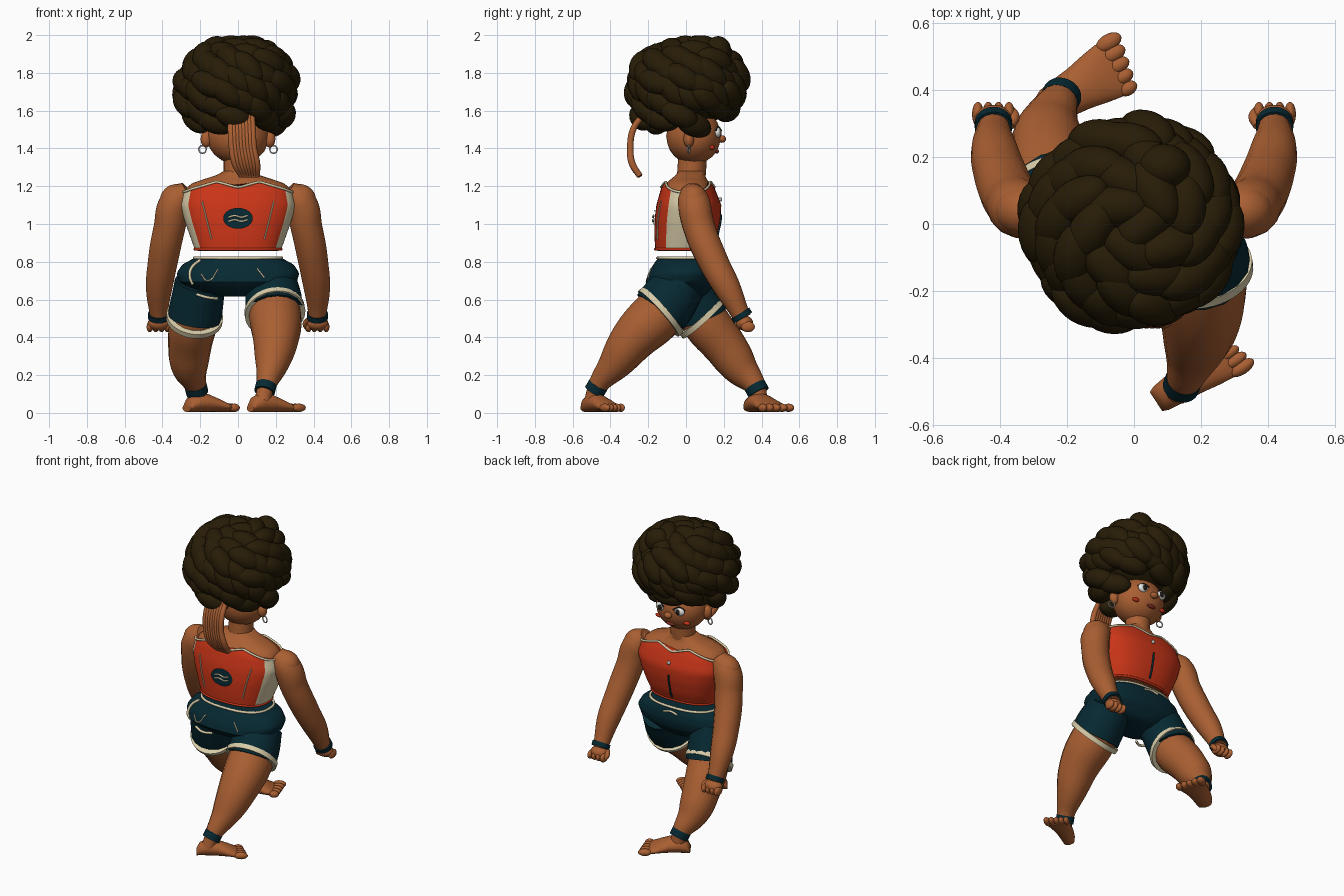
import bpy, bmesh, math, random
from mathutils import Vector, Matrix

random.seed(4)
if "Cube" in bpy.data.objects:
    bpy.data.objects.remove(bpy.data.objects["Cube"])


def material(name, r, g, b):
    m = bpy.data.materials.new(name)
    m.use_nodes = True
    m.diffuse_color = (r, g, b, 1)
    bsdf = next(n for n in m.node_tree.nodes if n.type == 'BSDF_PRINCIPLED')
    bsdf.inputs["Base Color"].default_value = (r, g, b, 1)
    return m


SKIN = material("skin brown", .4, .115, .032)
HAIR = material("hair dark brown", .02, .0115, .002)
RED = material("top red", .6, .036, .009)
NAVY = material("navy cloth", .002, .022, .032)
CREAM = material("cream trim", .68, .6, .39)
SILVER = material("silver", .5, .5, .46)
WHITE = material("eye white", .85, .85, .82)
DARK = material("eye dark", .015, .012, .01)
LIP = material("lip brown", .2, .025, .015)


def add(name, data, *mats):
    for m in mats:
        data.materials.append(m)
    ob = bpy.data.objects.new(name, data)
    bpy.context.scene.collection.objects.link(ob)
    return ob


def from_bm(name, bm, *mats):
    bmesh.ops.recalc_face_normals(bm, faces=bm.faces)
    me = bpy.data.meshes.new(name)
    bm.to_mesh(me)
    bm.free()
    return add(name, me, *mats)


def balls(name, mat, items):
    """Ellipsoids given as (centre, half sizes, rotation matrix)."""
    bm = bmesh.new()
    for c, size, rot in items:
        m = Matrix.Translation(c) @ rot.to_4x4() @ Matrix.Diagonal((*size, 1))
        bmesh.ops.create_icosphere(bm, subdivisions=3, radius=1, matrix=m)
    return from_bm(name, bm, mat)


def ball(name, mat, c, size):
    return balls(name, mat, [(c, size, Matrix.Identity(3))])


def tube(name, mat, pts, radii, cyclic=False):
    """Round tube through points, with one radius or one per point."""
    cu = bpy.data.curves.new(name, 'CURVE')
    cu.dimensions, cu.bevel_depth, cu.use_fill_caps = '3D', 1, True
    cu.bevel_resolution, cu.resolution_u = (6, 8) if len(pts) < 9 else (2, 2)
    sp = cu.splines.new('BEZIER')
    sp.radius_interpolation = 'CARDINAL'
    sp.bezier_points.add(len(pts) - 1)
    sp.use_cyclic_u = cyclic
    for i, (bp, p) in enumerate(zip(sp.bezier_points, pts)):
        bp.co = p
        bp.radius = radii[i] if isinstance(radii, (list, tuple)) else radii
        bp.handle_left_type = bp.handle_right_type = 'AUTO'
    return add(name, cu, mat)


def ring(name, mat, c, axis, r, thick):
    q = Vector(axis).to_track_quat('Z', 'Y')
    pts = [Vector(c) + q @ Vector((r * math.cos(a), r * math.sin(a), 0))
           for a in (math.tau * i / 24 for i in range(24))]
    return tube(name, mat, pts, thick, True)


def band(name, mat, c, axis, r, h):
    bm = bmesh.new()
    m = Matrix.Translation(c) @ Vector(axis).to_track_quat('Z', 'Y').to_matrix().to_4x4()
    bmesh.ops.create_cone(bm, cap_ends=True, segments=40, radius1=r, radius2=r, depth=h, matrix=m)
    return from_bm(name, bm, mat)


def loft(name, rings, rule, *mats):
    """Skin closed rings; rule(row, column) picks the material."""
    bm = bmesh.new()
    rows = [[bm.verts.new(p) for p in r] for r in rings]
    n = len(rows[0])
    for j in range(len(rows) - 1):
        for i in range(n):
            k = (i + 1) % n
            f = bm.faces.new((rows[j][i], rows[j][k], rows[j + 1][k], rows[j + 1][i]))
            f.material_index = rule(j, i)
    bm.faces.new(rows[0])
    bm.faces.new(rows[-1])
    return from_bm(name, bm, *mats)


# Trunk sections: height, half width, back y, front y
TORSO = [(.86, .215, -.15, .12), (.93, .24, -.155, .15), (1.02, .272, -.155, .17),
         (1.1, .294, -.145, .175), (1.19, .275, -.12, .14), (1.225, .23, -.1, .12),
         (1.25, .13, -.06, .1), (1.28, .075, -.04, .1)]
HIPS = [(.615, .09, -.09, .09), (.64, .2, -.16, .12), (.69, .31, -.215, .155),
        (.74, .325, -.2, .165), (.785, .295, -.173, .16), (.81, .25, -.155, .15),
        (.825, .22, -.145, .14)]


def section(rows, z):
    for lo, hi in zip(rows, rows[1:]):
        if z <= hi[0]:
            break
    t = min(1, max(0, (z - lo[0]) / (hi[0] - lo[0])))
    _, rx, yb, yf = (a + (b - a) * t for a, b in zip(lo, hi))
    return rx, (yb + yf) / 2, (yf - yb) / 2


def around(rows, a, z, off=0.0):
    rx, yc, ry = section(rows, z)
    c, s = math.cos(a), math.sin(a)
    return Vector((math.copysign(abs(c) ** .8, c) * (rx + off),
                   yc + math.copysign(abs(s) ** .8, s) * (ry + off), z))


def on(rows, x, z, side, off):
    """Point on the front (+1) or back (-1) of a trunk."""
    rx = section(rows, z)[0]
    a = math.acos(max(-1, min(1, math.copysign((abs(x) / (rx + off)) ** 1.25, x))))
    return around(rows, side * a, z, off)


N = 64
ANG = [math.tau * i / N for i in range(N)]
one = lambda j, i: 0
loft("torso", [[around(TORSO, a, .857 + .423 * j / 20) for a in ANG] for j in range(21)], one, SKIN)
loft("shorts_hips", [[around(HIPS, a, .615 + .21 * j / 16) for a in ANG] for j in range(17)], one, NAVY)


# Fitted top with cream side panels and a sweetheart edge
def edge(a):
    u = abs(math.cos(a))
    return 1.195 + .028 * math.sin(min(u / .45, 1) * math.pi / 2) - .055 * max(0, u - .4) / .6


def panel(j, i):
    a = math.degrees(ANG[i] + math.pi / N)
    a = (a + 180) % 360 - 180
    a = a if abs(a) < 90 else math.copysign(180, a) - a
    return 1 if -34 < a < 12 else 0


loft("fitted_top", [[around(TORSO, a, .862 + (edge(a) - .862) * j / 14, .012) for a in ANG]
                    for j in range(15)], panel, RED, CREAM)
tube("neckline_trim", CREAM, [around(TORSO, a, edge(a), .013) for a in ANG], .007, True)
tube("top_hem", RED, [around(TORSO, a, .866, .012) for a in ANG], .007, True)
tube("waistband", CREAM, [around(HIPS, a, .82, .002) for a in ANG], .008, True)

# Seams, badge and buttons on the top
for s in (-1, 1):
    tube("back_seam", CREAM, [on(TORSO, s * (.14 + .05 * t / 4), .92 + .05 * t, -1, .014)
                              for t in range(5)], .004)
tube("left_pocket_stitch", CREAM, [on(HIPS, x, z, -1, .004) for x, z in
                                   ((-.195, .735), (-.16, .7), (-.105, .76))], .004)
tube("right_pocket_stitch", CREAM, [on(HIPS, x, z, -1, .004) for x, z in ((.1, .765), (.14, .715))], .004)
tube("seat_hem", CREAM, [(-.22, -.13, .628), (-.165, -.14, .612), (-.11, -.11, .605)], .008)
tube("front_closure", NAVY, [on(TORSO, 0, .89 + .04 * t, 1, .014) for t in range(5)], .006)
ball("top_button", SILVER, on(TORSO, 0, 1.13, 1, .018), (.012, .01, .012))
bm = bmesh.new()
mid = bm.verts.new(on(TORSO, 0, 1.03, -1, .02))
rim = [bm.verts.new(on(TORSO, .078 * math.cos(a), 1.03 + .055 * math.sin(a), -1, .02)) for a in ANG]
for i in range(N):
    bm.faces.new((mid, rim[i - 1], rim[i]))
from_bm("back_badge", bm, NAVY)
for z in (1.018, 1.04):
    tube("badge_stripe", CREAM, [on(TORSO, x, z + w, -1, .021) for x, w in
                                 ((-.05, -.004), (-.017, .004), (.017, -.004), (.05, .004))], .005)
tube("drawstring", CREAM, [on(HIPS, x, z, 1, .008) for x, z in ((-.05, .79), (0, .8), (.05, .79))], .007)
tube("side_cord", CREAM, [on(HIPS, x, z, -1, .008) for x, z in
                          ((-.2, .81), (-.245, .77), (-.255, .72), (-.24, .68))], .008)


# Legs, each with shorts leg, cuff, ankle band and foot
def leg(tag, path, radii, hip, cuff, axis, r, ankle, toe_dir, width, big):
    tube(tag + "_leg", SKIN, path, radii)
    tube(tag + "_shorts_leg", NAVY, [hip, Vector(hip).lerp(Vector(cuff), .5), cuff], [.135, r, r + .004])
    band(tag + "_shorts_cuff", CREAM, cuff, axis, r + .011, .03)
    band(tag + "_ankle_band", NAVY, path[-2], Vector(path[-3]) - Vector(path[-1]), radii[-2] + .006, .045)
    f = Vector((*toe_dir, 0)).normalized()
    s, o = Vector((-f.y, f.x, 0)), Vector((*ankle, .005))
    rings = []
    for d, w, h in ((-.065, .5, .04), (-.045, .62, .08), (0, .7, .1), (.06, .78, .095),
                    (.12, .92, .07), (.165, 1, .048), (.19, .95, .034)):
        rings.append([o + f * d + s * (w * width * math.cos(a)) +
                      Vector((0, 0, h / 2 * (1 + math.sin(a)))) for a in ANG[::3]])
    loft(tag + "_foot", rings, one, SKIN)
    rot = Matrix((f, s, (0, 0, 1))).transposed()
    balls(tag + "_toes", SKIN, [
        (o + f * (.185 + .005 * k) + s * (big * width * .42 * (k - 2)) + Vector((0, 0, .022)),
         (.03 + .003 * k, width * .24 + .001 * k, .022), rot) for k in range(5)])


leg("right_rear", [(.18, -.02, .68), (.195, -.135, .535), (.2, -.27, .4), (.18, -.375, .26),
                   (.145, -.475, .13), (.13, -.495, .06)],
    [.11, .138, .124, .09, .049, .045], (.18, -.02, .69), (.195, -.135, .535),
    (.12, -.74, -.66), .15, (.12, -.495), (.83, .55), .068, -1)
leg("left_fore", [(-.2, .01, .68), (-.23, .088, .505), (-.255, .2, .36), (-.255, .285, .24),
                  (-.22, .375, .125), (-.21, .385, .06)],
    [.1, .124, .116, .096, .053, .048], (-.2, .01, .69), (-.23, .085, .505),
    (-.1, .67, -.74), .139, (-.215, .375), (.85, .5), .088, 1)

# Arms, wristbands and fists
for s, side in ((-1, "left"), (1, "right")):
    tube(side + "_arm", SKIN, [(s * x, y, z) for x, y, z in (
        (.26, .03, 1.17), (.325, .04, 1.12), (.363, .07, .98), (.398, .145, .8), (.418, .225, .65), (.42, .3, .5))],
        [.06, .085, .085, .08, .069, .046])
    ball(side + "_shoulder", SKIN, (s * .325, .04, 1.122), (.09, .078, .09))
    band(side + "_wristband", NAVY, (s * .42, .295, .515), (0, -.5, .8), .056, .03)
    ball(side + "_palm", SKIN, (s * .42, .31, .475), (.058, .046, .04))
    eye3 = Matrix.Identity(3)
    balls(side + "_fingers", SKIN, [((s * .42 + .031 * (k - 1.5), .328, .456), (.0175, .037, .029), eye3)
                                    for k in range(4)])
    tube(side + "_thumb", SKIN, [(s * .372, .295, .49), (s * .358, .32, .47), (s * .372, .34, .445)], .016)

# Neck and head
tube("neck", SKIN, [(0, .025, 1.22), (0, .03, 1.28), (0, .035, 1.36)], .076)
HC, HR = Vector((0, .04, 1.465)), Vector((.165, .145, .15))
ball("head", SKIN, HC, HR)


def face(x, z, off=0.0):
    k = 1 - (x / HR.x) ** 2 - ((z - HC.z) / HR.z) ** 2
    return Vector((x, HC.y + HR.y * math.sqrt(k) + off, z))


ball("nose", SKIN, face(0, 1.45, .006), (.026, .022, .02))
ball("mouth", LIP, face(0, 1.385), (.032, .012, .012))
for s in (-1, 1):
    ball("eye", WHITE, face(s * .068, 1.485, -.004), (.036, .018, .028))
    ball("iris", DARK, face(s * .066, 1.484, .009), (.016, .008, .018))
    ball("cheek", RED, face(s * .1, 1.405, -.001), (.026, .013, .013))
    tube("eyelid", DARK, [face(s * (.035 + .034 * t), z, .008) for t, z in
                          ((0, 1.495), (1, 1.514), (2, 1.495))], .004)
    ball("ear", SKIN, (s * .168, .015, 1.45), (.03, .028, .045))
    ring("earring", SILVER, (s * .188, .015, 1.395), (.3, 1, 0), .02, .004)

# Hair of overlapping twisted clumps around a core
HAIR_C = Vector((-.005, .005, 1.735))
ball("hair_core", HAIR, HAIR_C, (.275, .275, .215))
clumps, count = [], 78
for i in range(count):
    z = 1 - 1.84 * (i + .5) / count
    a = i * math.pi * (3 - math.sqrt(5))
    wide = math.sqrt(1 - abs(z) ** (2 if z > 0 else 3.2))
    n = Vector((math.cos(a) * wide, math.sin(a) * wide, z))
    p = Vector((n.x * .265, n.y * .265, n.z * .205)) * random.uniform(.95, 1.07)
    # The fringe sits higher over the face and the nape hangs lower
    if z < -.3:
        p.z += .035 if n.y > .25 else .07 * (z + .3)
    n.normalize()
    t = Vector((-n.y, n.x, 0)).normalized()
    t = Matrix.Rotation(-.6 + random.uniform(-.3, .3), 3, n) @ t
    rot = Matrix((t, n.cross(t), n)).transposed()
    clumps.append((HAIR_C + p, (.108, .064, .064), rot))
clumps.append((Vector((.09, .17, 1.915)), (.08, .07, .08), Matrix.Identity(3)))
balls("hair_clumps", HAIR, clumps)

# Hanging ribbed tail at the back of the head
for k in range(8):
    d = (k - 3.5) * .0165
    tube("tail_strand", SKIN, [(.016 + d, -.235, 1.57), (.02 + d, -.28, 1.5), (.026 + d, -.295, 1.4),
                               (.042 + d, -.285, 1.32), (.06 + d * .7, -.245, 1.255)],
         [.016, .017, .017, .018, .016])

# Smooth shading with sharp edges kept
bpy.ops.object.select_all(action='DESELECT')
for ob in bpy.context.scene.objects:
    if ob.type == 'MESH':
        ob.select_set(True)
        bpy.context.view_layer.objects.active = ob
bpy.ops.object.shade_smooth_by_angle(angle=math.radians(40))
